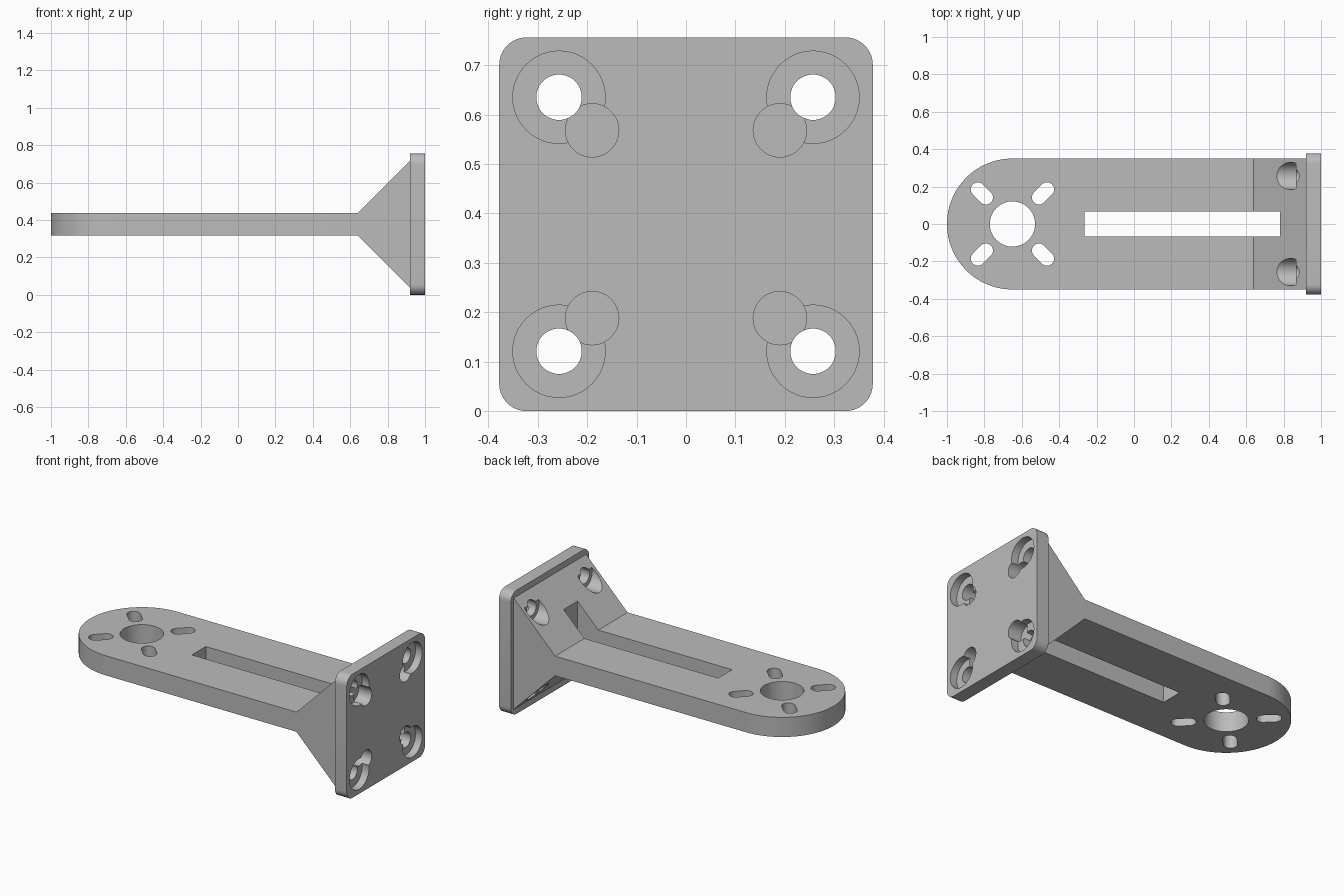
import bpy, bmesh
from math import cos, sin, pi, radians
from mathutils import Matrix

if "Cube" in bpy.data.objects:
    bpy.data.objects.remove(bpy.data.objects["Cube"], do_unlink=True)

MID = 0.378          # height of the arm's centre plane
HALF_ARM = 0.06      # half thickness of the arm
EYE_X = -0.65        # centre of the rounded arm end

grey = bpy.data.materials.new("light_grey")
grey.use_nodes = True
colour = (0.5, 0.5, 0.5, 1)
grey.diffuse_color = colour
grey.node_tree.nodes["Principled BSDF"].inputs["Base Color"].default_value = colour

# Axis frames: map (u, v, w) profile space to the world, w being the extrusion
FRAMES = {
    "x": Matrix(((0, 0, 1), (1, 0, 0), (0, 1, 0))),
    "y": Matrix(((1, 0, 0), (0, 0, -1), (0, 1, 0))),
    "z": Matrix.Identity(3),
}


def prism(name, outline, axis, start, end):
    """Extrude a closed 2D outline along an axis."""
    bm = bmesh.new()
    base = bm.faces.new([bm.verts.new(FRAMES[axis] @ Matrix.Translation((u, v, start)).translation)
                         for u, v in outline])
    move = FRAMES[axis] @ Matrix.Translation((0, 0, end - start)).translation
    out = bmesh.ops.extrude_face_region(bm, geom=[base])
    bmesh.ops.translate(bm, vec=move, verts=[g for g in out["geom"] if isinstance(g, bmesh.types.BMVert)])
    bmesh.ops.recalc_face_normals(bm, faces=bm.faces)
    mesh = bpy.data.meshes.new(name)
    bm.to_mesh(mesh)
    bm.free()
    mesh.materials.append(grey)
    obj = bpy.data.objects.new(name, mesh)
    bpy.context.collection.objects.link(obj)
    return obj


def arc(cu, cv, r, a0, a1, n):
    angles = [radians(a0 + (a1 - a0) * i / n) for i in range(n + 1)]
    return [(cu + r * cos(a), cv + r * sin(a)) for a in angles]


def circle(cu, cv, r, n=48):
    return arc(cu, cv, r, 0, 360, n)[:-1]


def combine(target, tool, operation):
    mod = target.modifiers.new(operation.lower(), 'BOOLEAN')
    mod.operation, mod.solver, mod.object = operation, 'EXACT', tool
    bpy.context.view_layer.objects.active = target
    bpy.ops.object.modifier_apply(modifier=mod.name)
    bpy.data.objects.remove(tool, do_unlink=True)


# Arm with flared root: side profile trimmed by the rounded plan outline
upper = [(-1.2, HALF_ARM), (0.64, HALF_ARM), (0.92, 0.34), (0.94, 0.34)]
side = [(x, MID + h) for x, h in upper] + [(x, MID - h) for x, h in reversed(upper)]
bracket = prism("mounting_bracket", side, "y", -0.5, 0.5)
plan = arc(EYE_X, 0, 0.35, 90, 270, 48) + [(1.1, -0.35), (1.1, 0.35)]
combine(bracket, prism("plan_trim", plan, "z", -1, 2), 'INTERSECT')

# Square end plate with rounded corners
r, c = 0.055, 0.378 - 0.055
corners = []
for i, (sy, sz) in enumerate([(1, 1), (-1, 1), (-1, -1), (1, -1)]):
    corners += arc(sy * c, MID + sz * c, r, i * 90, i * 90 + 90, 10)
combine(bracket, prism("end_plate", corners, "x", 0.92, 1.0), 'UNION')


def cut(outline, axis, start, end):
    combine(bracket, prism("cutter", outline, axis, start, end), 'DIFFERENCE')


# Long slot and the large eye in the arm
cut([(-0.265, -0.067), (0.78, -0.067), (0.78, 0.067), (-0.265, 0.067)], "z", -1, 2)
cut(circle(EYE_X, 0, 0.121), "z", -1, 2)

for sx in (-1, 1):
    for sy in (-1, 1):
        # Radial oblong holes around the eye
        heading = 45 * sy if sx > 0 else 135 * sy
        oblong = []
        for dist, turn in ((0.185, -90), (0.142, 90)):
            oblong += arc(EYE_X + sx * dist, sy * dist, 0.038,
                          heading + turn, heading + turn + 180, 12)
        cut(oblong, "z", -1, 2)

        # Plate fixings: bolt hole, outer recess, side relief, head pocket in the flare
        y, z = sy * 0.257, MID + sx * 0.257
        cut(circle(y, z, 0.0935), "x", 0.955, 1.2)
        cut(circle(sy * 0.19, MID + sx * 0.19, 0.054), "x", 0.91, 1.2)
        cut(circle(y, z, 0.073), "x", 0.6, 0.865)
        cut(circle(y, z, 0.046), "x", 0.6, 1.2)

# Smooth the round walls, keep the edges crisp
bpy.ops.object.select_all(action='DESELECT')
bracket.select_set(True)
bpy.context.view_layer.objects.active = bracket
bpy.ops.object.shade_smooth_by_angle(angle=radians(30))
